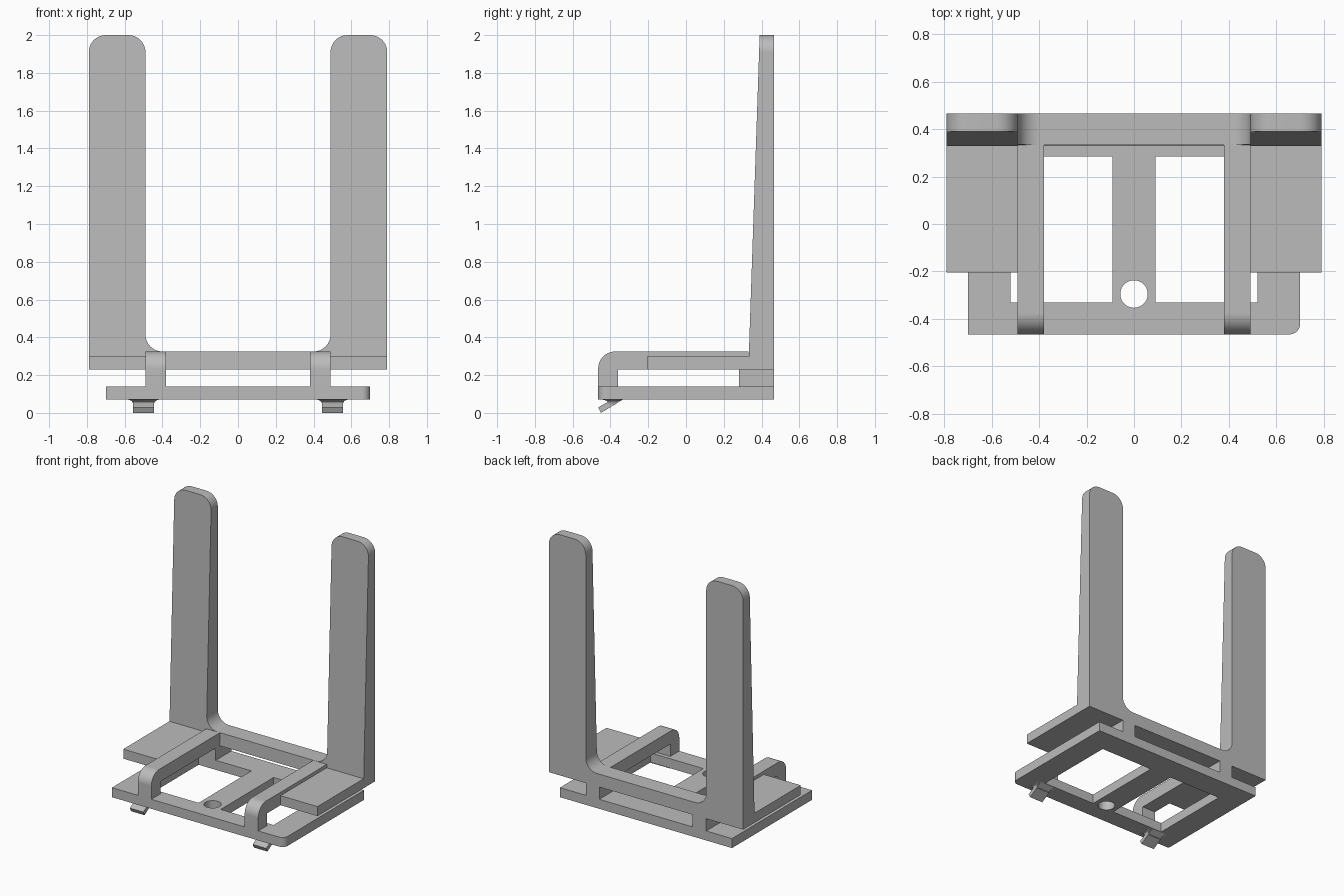
import bpy, bmesh, math
from mathutils import Vector

cube = bpy.data.objects.get("Cube")
if cube:
    bpy.data.objects.remove(cube, do_unlink=True)

grey = bpy.data.materials.new("plain grey")
grey.use_nodes = True
GREY = (0.5, 0.5, 0.5, 1)
grey.diffuse_color = GREY
grey.node_tree.nodes["Principled BSDF"].inputs["Base Color"].default_value = GREY

# How an outline point (u, v) and a depth w map to space, by extrusion axis
AXES = {
    "x": lambda u, v, w: Vector((w, u, v)),
    "y": lambda u, v, w: Vector((u, w, v)),
    "z": lambda u, v, w: Vector((u, v, w)),
}


def rounded(points, steps=10):
    """Replace every (u, v, radius) corner by an arc."""
    result = []
    count = len(points)
    for i, point in enumerate(points):
        corner = Vector(point[:2])
        if len(point) == 2:
            result.append(corner)
            continue
        a = (Vector(points[i - 1][:2]) - corner).normalized()
        b = (Vector(points[(i + 1) % count][:2]) - corner).normalized()
        half = a.angle(b) / 2
        centre = corner + (a + b).normalized() * point[2] / math.sin(half)
        reach = point[2] / math.tan(half)
        start, end = corner + a * reach - centre, corner + b * reach - centre
        sweep = start.angle(end)
        for s in range(steps + 1):
            t = s / steps
            result.append(centre + (start * math.sin((1 - t) * sweep)
                                    + end * math.sin(t * sweep)) / math.sin(sweep))
    return result


def rect(u0, u1, v0, v1):
    return [(u0, v0), (u1, v0), (u1, v1), (u0, v1)]


def finish(name, bm):
    bmesh.ops.recalc_face_normals(bm, faces=bm.faces)
    mesh = bpy.data.meshes.new(name)
    bm.to_mesh(mesh)
    bm.free()
    mesh.materials.append(grey)
    obj = bpy.data.objects.new(name, mesh)
    bpy.context.collection.objects.link(obj)
    bpy.ops.object.select_all(action="DESELECT")
    obj.select_set(True)
    bpy.context.view_layer.objects.active = obj
    bpy.ops.object.shade_smooth_by_angle(angle=math.radians(30))
    weighted = obj.modifiers.new("flat large faces", "WEIGHTED_NORMAL")
    weighted.keep_sharp = True
    return obj


def slab(name, axis, outline, w0, w1, holes=(), shape=None):
    """Extrude an outline with optional holes from w0 to w1 along an axis."""
    place = AXES[axis]
    bm = bmesh.new()
    edges = []
    for loop in (outline, *holes):
        verts = [bm.verts.new(place(p[0], p[1], w0)) for p in rounded(loop)]
        edges += [bm.edges.new((verts[i - 1], verts[i])) for i in range(len(verts))]
    bmesh.ops.triangle_fill(bm, edges=edges, use_beauty=True)
    extruded = bmesh.ops.extrude_face_region(bm, geom=bm.faces[:])
    moved = [g for g in extruded["geom"] if isinstance(g, bmesh.types.BMVert)]
    bmesh.ops.translate(bm, verts=moved, vec=place(0, 0, w1 - w0))
    if shape:
        shape(bm)
    return finish(name, bm)


# Base plate: two windows, a centre bar and a round hole
hole = [(0.058 * math.cos(a), -0.295 + 0.058 * math.sin(a))
        for a in (math.tau * i / 40 for i in range(40))]
slab("base_plate", "z",
     [(-0.7, -0.465), (0.7, -0.465, 0.045), (0.7, 0.465), (-0.7, 0.465)],
     0.07, 0.14,
     holes=[rect(0.09, 0.52, -0.33, 0.285), rect(-0.52, -0.09, -0.33, 0.285), hole])


# Back frame: two tall uprights joined by a low bar, front face leaning back
def lean(bm):
    for v in bm.verts:
        if v.co.y < 0.4:
            v.co.y += 0.06 * (v.co.z - 0.23) / 1.77


right_half = [(0.79, 0.23), (0.79, 2.0, 0.09), (0.49, 2.0, 0.09), (0.49, 0.325, 0.09)]
left_half = [(-p[0], *p[1:]) for p in reversed(right_half)]
slab("back_frame", "y", right_half + left_half, 0.33, 0.465, shape=lean)


# Hook neck: a flared root blending the hook into the plate
def hook_neck(name, x):
    bm = bmesh.new()
    rings = []
    for i in range(7):
        t = i / 6
        flare = 1 - math.sqrt(1 - (1 - t) ** 2)
        z = 0.07 - 0.028 * t
        hx = 0.055 + 0.025 * flare
        y0, y1 = -0.41 - 0.03 * flare, -0.375 + 0.04 * flare
        rings.append([bm.verts.new((x + sx * hx, y, z))
                      for sx, y in ((-1, y0), (1, y0), (1, y1), (-1, y1))])
    for low, high in zip(rings, rings[1:]):
        for k in range(4):
            bm.faces.new((low[k - 1], low[k], high[k], high[k - 1]))
    bm.faces.new(rings[0])
    bm.faces.new(rings[-1])
    finish(name, bm)


# Parts repeated on both sides
for side, s in (("left", 1), ("right", -1)):
    inner, outer = sorted((s * 0.38, s * 0.49))
    slab(side + "_wing", "z",
         rect(*sorted((s * 0.49, s * 0.79)), -0.205, 0.331), 0.23, 0.30)
    slab(side + "_arm", "x",
         [(-0.465, 0.14), (-0.36, 0.14), (-0.36, 0.23), (0.332, 0.23),
          (0.332, 0.325), (-0.465, 0.325, 0.09)], inner, outer)
    slab(side + "_rear_post", "z", rect(inner, outer, 0.28, 0.465), 0.14, 0.23)
    slab(side + "_hook", "x",
         [(-0.465, 0.029), (-0.45, 0.0), (-0.335, 0.07), (-0.393, 0.07)],
         s * 0.5 - 0.055, s * 0.5 + 0.055)
    hook_neck(side + "_hook_neck", s * 0.5)
